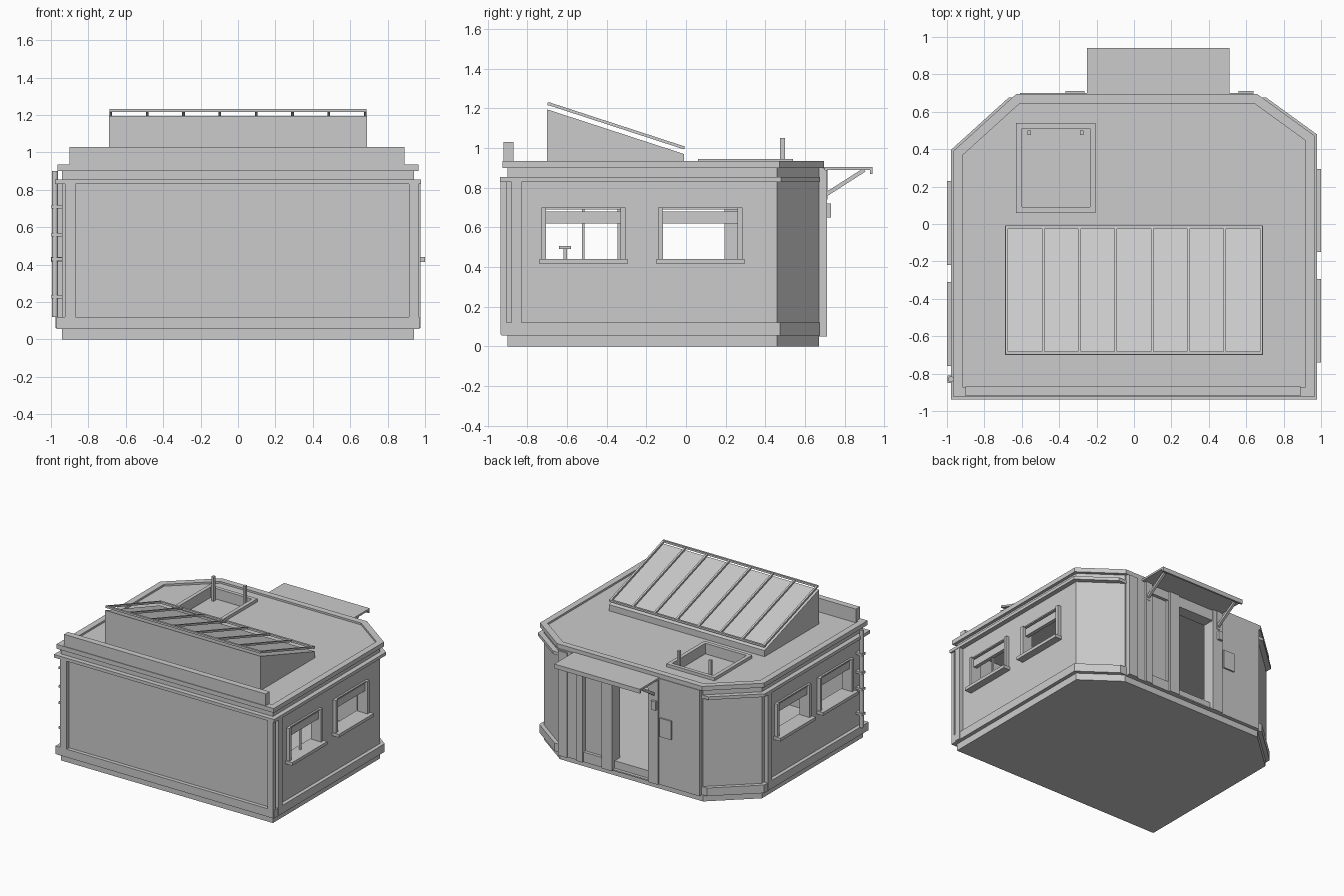
import bpy, bmesh
from mathutils import Vector

old = bpy.data.objects.get("Cube")
if old:
    bpy.data.objects.remove(old, do_unlink=True)

# Single flat colour
GREY = (0.6, 0.6, 0.6, 1)
mat = bpy.data.materials.new("plain grey")
mat.use_nodes = True
mat.diffuse_color = GREY
mat.node_tree.nodes["Principled BSDF"].inputs["Base Color"].default_value = GREY


def finish(name, bm):
    bmesh.ops.recalc_face_normals(bm, faces=bm.faces[:])
    me = bpy.data.meshes.new(name)
    bm.to_mesh(me)
    bm.free()
    me.materials.append(mat)
    ob = bpy.data.objects.new(name, me)
    bpy.context.scene.collection.objects.link(ob)
    return ob


def box(name, xs, ys, zs):
    bm = bmesh.new()
    bmesh.ops.create_cube(bm, size=1)
    for v in bm.verts:
        v.co = [r[0] if c < 0 else r[1] for c, r in zip(v.co, (xs, ys, zs))]
    return finish(name, bm)


def extrude(name, points, shift):
    bm = bmesh.new()
    f = bm.faces.new([bm.verts.new(p) for p in points])
    new = bmesh.ops.extrude_face_region(bm, geom=[f])["geom"]
    bmesh.ops.translate(bm, vec=shift,
                        verts=[g for g in new if isinstance(g, bmesh.types.BMVert)])
    return finish(name, bm)


def bar(name, a, b, w, sides=4):
    # Straight rod between two points; four sides give a square bar
    a, b = Vector(a), Vector(b)
    bm = bmesh.new()
    r = w * (0.7071 if sides == 4 else 0.5)
    bmesh.ops.create_cone(bm, cap_ends=True, segments=sides, radius1=r, radius2=r,
                          depth=(b - a).length)
    if sides == 4:
        from_z = bmesh.ops.rotate
        from_z(bm, verts=bm.verts[:], matrix=Vector((1, 1, 0)).rotation_difference(
            Vector((1, 0, 0))).to_matrix())
    rot = Vector((0, 0, 1)).rotation_difference(b - a).to_matrix()
    bmesh.ops.rotate(bm, verts=bm.verts[:], matrix=rot)
    bmesh.ops.translate(bm, verts=bm.verts[:], vec=(a + b) / 2)
    return finish(name, bm)


def cut(ob, cutters):
    for c in cutters:
        m = ob.modifiers.new("cut", 'BOOLEAN')
        m.operation, m.solver, m.object = 'DIFFERENCE', 'EXACT', c
    bpy.context.view_layer.update()
    dg = bpy.context.evaluated_depsgraph_get()
    me = bpy.data.meshes.new_from_object(ob.evaluated_get(dg))
    ob.modifiers.clear()
    ob.data = me


# Footprint with two clipped rear corners
FOOT = [Vector(p) for p in ((-.94, -.9), (.94, -.9), (.94, .46),
                            (.65, .67), (-.62, .67), (-.94, .38))]


def outline(d, z, back=None):
    # Footprint pushed outward by d; the rear wall may use its own distance
    n = len(FOOT)
    lines = []
    for i, p in enumerate(FOOT):
        t = (FOOT[(i + 1) % n] - p).normalized()
        out = Vector((t.y, -t.x))
        lines.append((p + out * (back if back is not None and i == 3 else d), t))
    pts = []
    for i in range(n):
        (p, t), (q, u) = lines[i - 1], lines[i]
        k = (q - p).cross(u) / t.cross(u)
        pts.append((*(p + t * k), z))
    return pts


def prism(name, d, z0, z1, back=None):
    return extrude(name, outline(d, z0, back), (0, 0, z1 - z0))


# Hollow shell with openings
WINDOWS = [(1, -.73, -.305), (1, -.14, .285), (-1, -.75, -.32), (-1, -.21, .22)]
door = box("door_cutter", (-.16, .16), (.5, .8), (.06, .8))
cutters = [prism("room_cutter", -.06, .055, .86), door,
           box("hatch_cutter", (-.6, -.235), (.09, .51), (.8, 1))]
for s, y0, y1 in WINDOWS:
    cutters.append(box("window_cutter", sorted((s * .8, s * 1.1)),
                       (y0 + .02, y1 - .02), (.43, .69)))
cut(prism("wall_shell", 0, 0, .92), cutters)

# Raised rear facing with doorway and a shallow side recess
recess = box("recess_cutter", (.26, .42), (.675, .8), (.13, .82))
cut(box("rear_facing", (-.61, .64), (.66, .7), (.05, .9)), [door, recess])

# Horizontal bands and the rim round the roof
prism("base_band", .03, .055, .12, 0.005)
prism("upper_band", .038, .83, .855, 0.005)
rim_cutter = prism("rim_cutter", -.025, .8, 1)
cut(prism("roof_rim", .025, .9, .935), [rim_cutter])
for c in cutters + [recess, rim_cutter]:
    bpy.data.objects.remove(c, do_unlink=True)
box("front_parapet", (-.9, .89), (-.92, -.87), (.9, 1.03))

# Wall pilasters
PZ = (.06, .84)
box("front_pilaster", (-.925, -.87), (-.935, -.89), PZ)
box("front_corner_pilaster", (.915, .945), (-.935, -.89), PZ)
box("left_pilaster", (.93, .975), (-.88, -.83), PZ)
box("left_corner_pilaster", (.93, .965), (-.935, -.905), PZ)
box("right_pilaster", (-.975, -.93), (.3, .35), PZ)
for x0, x1 in ((.56, .64), (.42, .48), (.16, .25), (-.25, -.16)):
    box("rear_pilaster", (x0, x1), (.66, .712), (.05, .89))
box("door_lintel", (-.16, .16), (.66, .706), (.8, .88))

# Side windows: jambs, sill, transom and glazing bar
for s, y0, y1 in WINDOWS:
    def part(name, a, b, ys, zs):
        box(name, sorted((s * a, s * b)), ys, zs)
    part("window_sill", .87, 1, (y0 - .01, y1 + .01), (.415, .44))
    for y in (y0, y1 - .025):
        part("window_jamb", .88, .968, (y, y + .025), (.44, .7))
    part("window_head", .88, .955, (y0, y1), (.69, .7))
    part("window_transom", .915, .945, (y0 + .02, y1 - .02), (.62, .68))
part_x = (.91, .925)
box("glazing_bar", part_x, (-.525, -.513), (.44, .69))

# Sloped roof light with its raised frame
extrude("roof_light_box", [(-.69, -.7, .9), (-.69, -.01, .9),
                           (-.69, -.01, .97), (-.69, -.7, 1.195)], (1.38, 0, 0))
TOP, LOW = (-.69, 1.223), (-.015, 1.003)
for i in range(8):
    x = -.68 + i * 1.36 / 7
    bar("roof_light_bar", (x, *TOP), (x, *LOW), .015)
for y, z in (TOP, LOW):
    bar("roof_light_rail", (-.688, y, z), (.688, y, z), .016)

# Roof hatch frame
for x in (-.63, -.235):
    box("hatch_side", (x, x + .03), (.06, .54), (.9, .945))
for y in (.06, .51):
    box("hatch_end", (-.63, -.205), (y, y + .03), (.9, .945))

# Ladder through the hatch
for x in (-.56, -.28):
    box("ladder_rail", (x - .01, x + .01), (.475, .5), (.055, 1.05))
for i in range(7):
    z = .15 + i * .115
    box("ladder_rung", (-.56, -.28), (.475, .505), (z, z + .015))

# Door canopy with diagonal braces
box("canopy", (-.25, .51), (.69, .94), (.89, .905))
box("canopy_lip", (-.25, .51), (.928, .942), (.87, .905))
for x in (-.21, .46):
    bar("canopy_brace", (x, .705, .765), (x, .9, .89), .02)
    box("brace_foot", (x - .015, x + .015), (.69, .715), (.74, .89))

# Fittings beside the door
box("wall_lamp", (-.24, -.2), (.69, .732), (.65, .72))
box("notice_plate", (-.365, -.265), (.69, .712), (.44, .59))

# Drainpipe with clamps
bar("drainpipe", (-.978, -.83, .12), (-.978, -.83, .9), .032, 12)
for z in (.22, .42, .55, .7):
    box("pipe_clamp", (-.997, -.935), (-.85, -.81), (z, z + .018))

# Small stool inside
box("stool_seat", (-.03, .03), (-.64, -.58), (.49, .505))
bar("stool_leg", (0, -.6, .055), (0, -.61, .49), .018)
